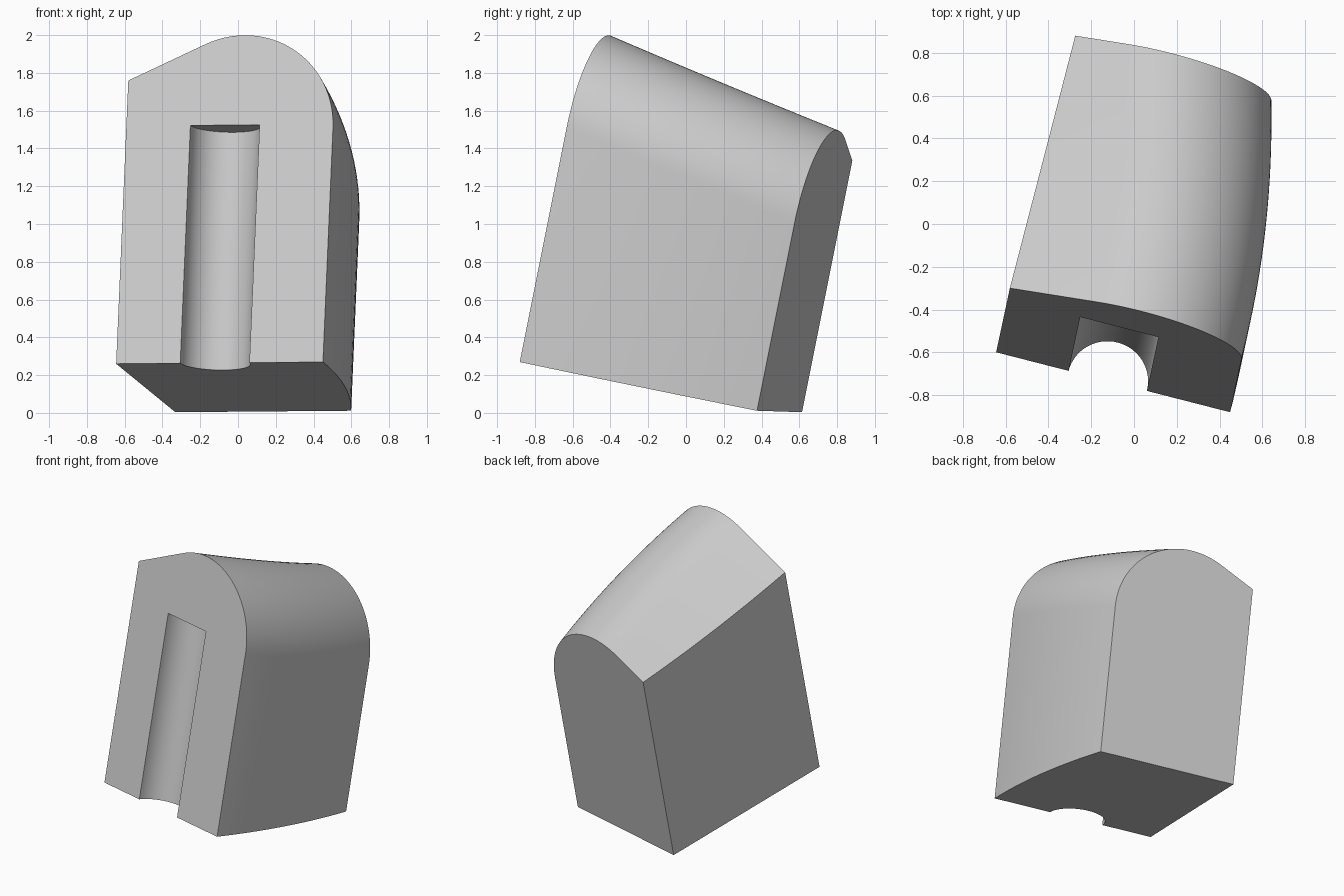
import bpy, bmesh, math
from mathutils import Matrix, Vector

cube = bpy.data.objects.get("Cube")
if cube:
    bpy.data.objects.remove(cube, do_unlink=True)

DEPTH = 1.28          # front to back
RADIUS = 0.505        # rounded shoulder
SLOPE = math.radians(25)
SECTIONS, ARC = 20, 32

# One flat colour
grey = bpy.data.materials.new("light_grey")
grey.use_nodes = True
colour = (0.6, 0.6, 0.6, 1)
grey.diffuse_color = colour
grey.node_tree.nodes["Principled BSDF"].inputs["Base Color"].default_value = colour

# Tilted frame of the block: right, back and up axes plus the front lower corner
up = Vector((0.042, 0.196, 0.98)).normalized()
right = Vector((0.969, -0.248, 0.009))
right = (right - up * right.dot(up)).normalized()
back = up.cross(right)
frame = Matrix((right, back, up)).transposed().to_4x4()
frame.translation = (-0.645, -0.60, 0.26)


def profile(y):
    """Outline at depth y: flat base and left side, round right shoulder, sloping left."""
    t = y / DEPTH
    cx = 0.625 - 0.169 * t * t
    cz = 1.265 - 0.25 * t
    pts = [(0, 0), (cx + RADIUS, 0)]
    for i in range(ARC + 1):
        a = (math.pi / 2 + SLOPE) * i / ARC
        pts.append((cx + RADIUS * math.cos(a), cz + RADIUS * math.sin(a)))
    x, z = pts[-1]
    pts.append((0, z - x * math.tan(SLOPE)))
    return [(x, y, z) for x, z in pts]


def make_object(name, bm):
    bmesh.ops.recalc_face_normals(bm, faces=bm.faces)
    mesh = bpy.data.meshes.new(name)
    bm.to_mesh(mesh)
    bm.free()
    mesh.materials.append(grey)
    obj = bpy.data.objects.new(name, mesh)
    bpy.context.collection.objects.link(obj)
    obj.matrix_world = frame
    return obj


# Block lofted from front to back
bm = bmesh.new()
rings = [[bm.verts.new(p) for p in profile(DEPTH * s / SECTIONS)]
         for s in range(SECTIONS + 1)]
for a, b in zip(rings, rings[1:]):
    for i in range(len(a)):
        j = (i + 1) % len(a)
        bm.faces.new((a[i], a[j], b[j], b[i]))
bm.faces.new(rings[0])
bm.faces.new(rings[-1])
block = make_object("rounded_block", bm)

# Half-round groove in the front face, open at the base
bm = bmesh.new()
bottom, top = -0.2, 1.285
bmesh.ops.create_cone(bm, cap_ends=True, segments=64, radius1=0.189, radius2=0.189,
                      depth=top - bottom,
                      matrix=Matrix.Translation((0.539, 0, (top + bottom) / 2)))
cutter = make_object("groove_cutter", bm)
cutter.hide_render = True

bpy.ops.object.select_all(action="DESELECT")
block.select_set(True)
bpy.context.view_layer.objects.active = block
cut = block.modifiers.new("groove", "BOOLEAN")
cut.operation = "DIFFERENCE"
cut.solver = "EXACT"
cut.object = cutter
bpy.ops.object.modifier_apply(modifier=cut.name)
bpy.data.objects.remove(cutter, do_unlink=True)
bpy.ops.object.shade_smooth_by_angle(angle=math.radians(20))
